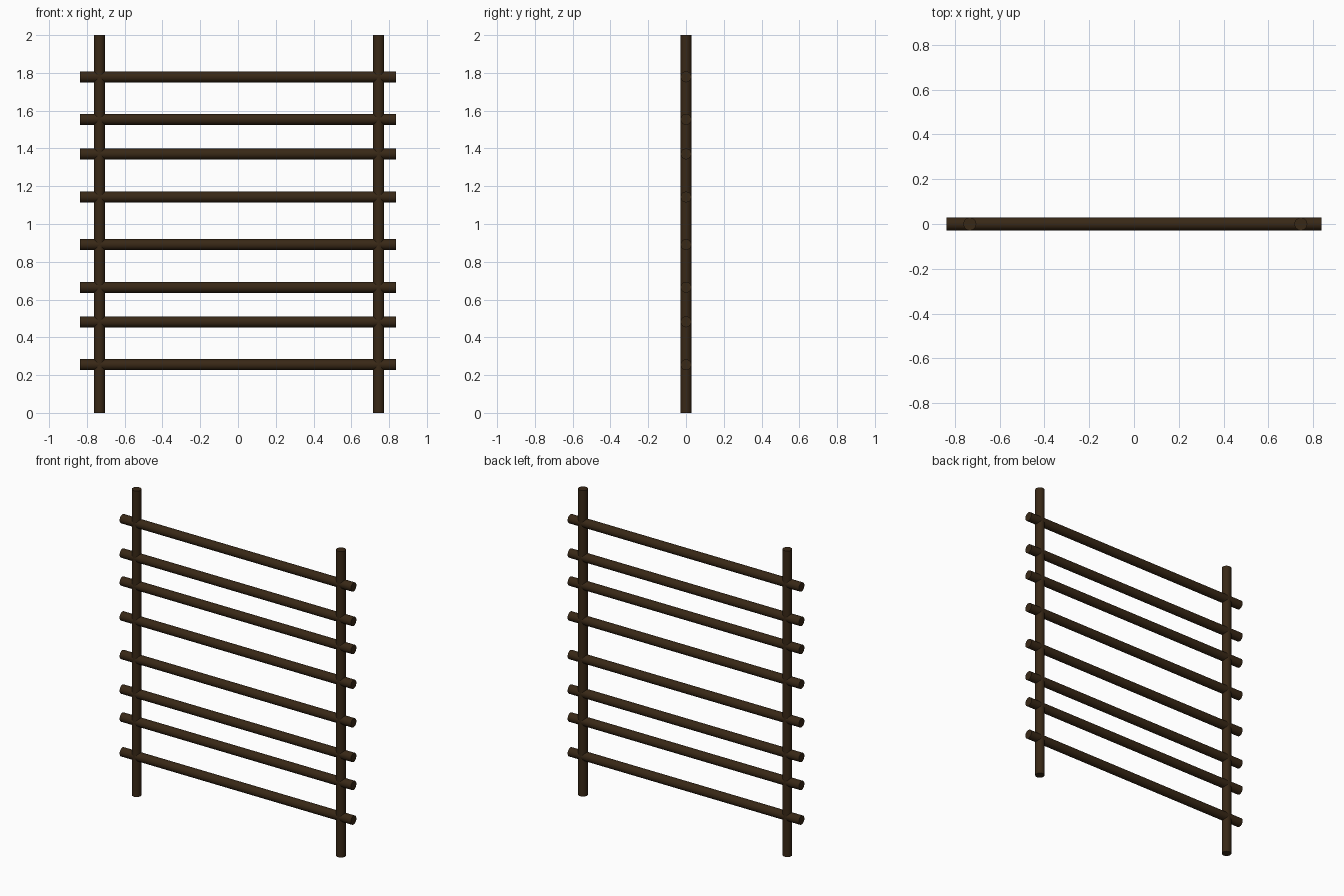
import bpy
import math

if "Cube" in bpy.data.objects:
    bpy.data.objects.remove(bpy.data.objects["Cube"])

# single dark wood colour
wood = bpy.data.materials.new("dark brown wood")
wood.diffuse_color = (0.040, 0.021, 0.008, 1)
wood.use_nodes = True
wood.node_tree.nodes["Principled BSDF"].inputs["Base Color"].default_value = wood.diffuse_color

RADIUS = 0.029


def pole(name, length, location, rotation=(0, 0, 0)):
    bpy.ops.mesh.primitive_cylinder_add(vertices=16, radius=RADIUS, depth=length,
                                        location=location, rotation=rotation)
    ob = bpy.context.object
    ob.name = name
    ob.data.materials.append(wood)
    bpy.ops.object.shade_smooth_by_angle(angle=math.radians(40))
    return ob


# two upright posts
pole("left_post", 2.0, (-0.733, 0, 1.0))
pole("right_post", 2.0, (0.745, 0, 1.0))

# unevenly spaced horizontal rails running through the posts
for i, z in enumerate((0.255, 0.482, 0.665, 0.891, 1.143, 1.371, 1.554, 1.779)):
    pole(f"rail_{i + 1}", 1.672, (0, 0, z), (0, math.pi / 2, 0))
